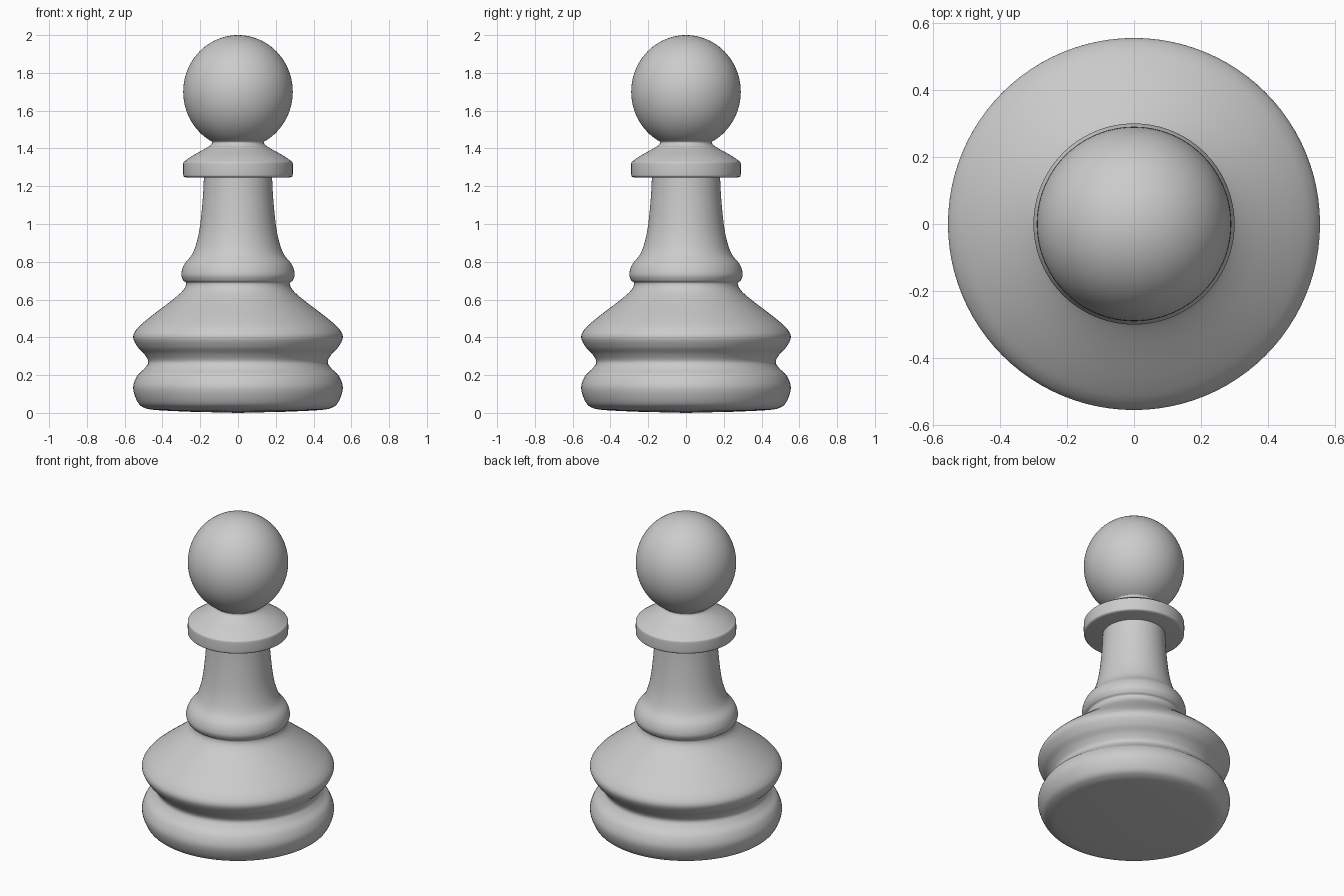
import bpy, bmesh, math

if "Cube" in bpy.data.objects:
    bpy.data.objects.remove(bpy.data.objects["Cube"])

SIDES = 96


def smooth_curve(pts, steps=6):
    """Catmull-Rom interpolation through (radius, z) points."""
    ext = [pts[0]] + pts + [pts[-1]]
    out = []
    for p0, p1, p2, p3 in zip(ext, ext[1:], ext[2:], ext[3:]):
        for i in range(steps):
            t = i / steps
            out.append(tuple(0.5 * (2 * b + (c - a) * t + (2 * a - 5 * b + 4 * c - d) * t * t
                                    + (3 * b - a - 3 * c + d) * t ** 3)
                             for a, b, c, d in zip(p0, p1, p2, p3)))
    return out + [pts[-1]]


def lathe(name, profile):
    """Revolve a profile running from the bottom to the top about z."""
    bm = bmesh.new()
    rings = []
    for r, z in profile:
        if r < 1e-4:
            rings.append([bm.verts.new((0, 0, z))] * SIDES)
        else:
            rings.append([bm.verts.new((r * math.cos(a), r * math.sin(a), z))
                          for a in (2 * math.pi * i / SIDES for i in range(SIDES))])
    for lo, hi in zip(rings, rings[1:]):
        for i in range(SIDES):
            j = (i + 1) % SIDES
            bm.faces.new(list(dict.fromkeys((lo[i], lo[j], hi[j], hi[i]))))
    bmesh.ops.recalc_face_normals(bm, faces=bm.faces)
    mesh = bpy.data.meshes.new(name)
    bm.to_mesh(mesh)
    bm.free()
    ob = bpy.data.objects.new(name, mesh)
    bpy.context.collection.objects.link(ob)
    bpy.ops.object.select_all(action='DESELECT')
    ob.select_set(True)
    bpy.context.view_layer.objects.active = ob
    bpy.ops.object.shade_smooth_by_angle(angle=math.radians(50))
    return ob


# Body: slightly domed underside, double-bulge foot, bead and tapering stem
body = [(0.25, 0.006), (0.42, 0.014), (0.49, 0.025), (0.53, 0.055), (0.555, 0.13),
        (0.535, 0.195), (0.495, 0.235), (0.475, 0.27), (0.495, 0.31), (0.532, 0.35),
        (0.555, 0.40), (0.535, 0.445), (0.475, 0.50), (0.345, 0.60), (0.29, 0.65),
        (0.275, 0.685), (0.29, 0.702), (0.30, 0.735), (0.285, 0.785), (0.243, 0.84),
        (0.217, 0.91), (0.20, 1.00), (0.186, 1.14), (0.18, 1.26)]
lathe("body", [(0, 0)] + smooth_curve(body) + [(0, 1.26)])

# Collar: flat underside, rounded rim, sloping top up to the neck
collar = [(0.277, 1.247), (0.286, 1.251), (0.29, 1.262), (0.29, 1.318), (0.286, 1.33),
          (0.275, 1.338), (0.24, 1.362), (0.175, 1.398), (0.145, 1.418), (0.137, 1.432),
          (0.148, 1.446), (0.162, 1.46)]
lathe("collar", [(0, 1.247)] + smooth_curve(collar, 3) + [(0, 1.46)])

# Head: slightly tall ball
head = [(0.29 * math.sin(math.pi * i / 48), 1.70 - 0.30 * math.cos(math.pi * i / 48))
        for i in range(49)]
lathe("head", head)
